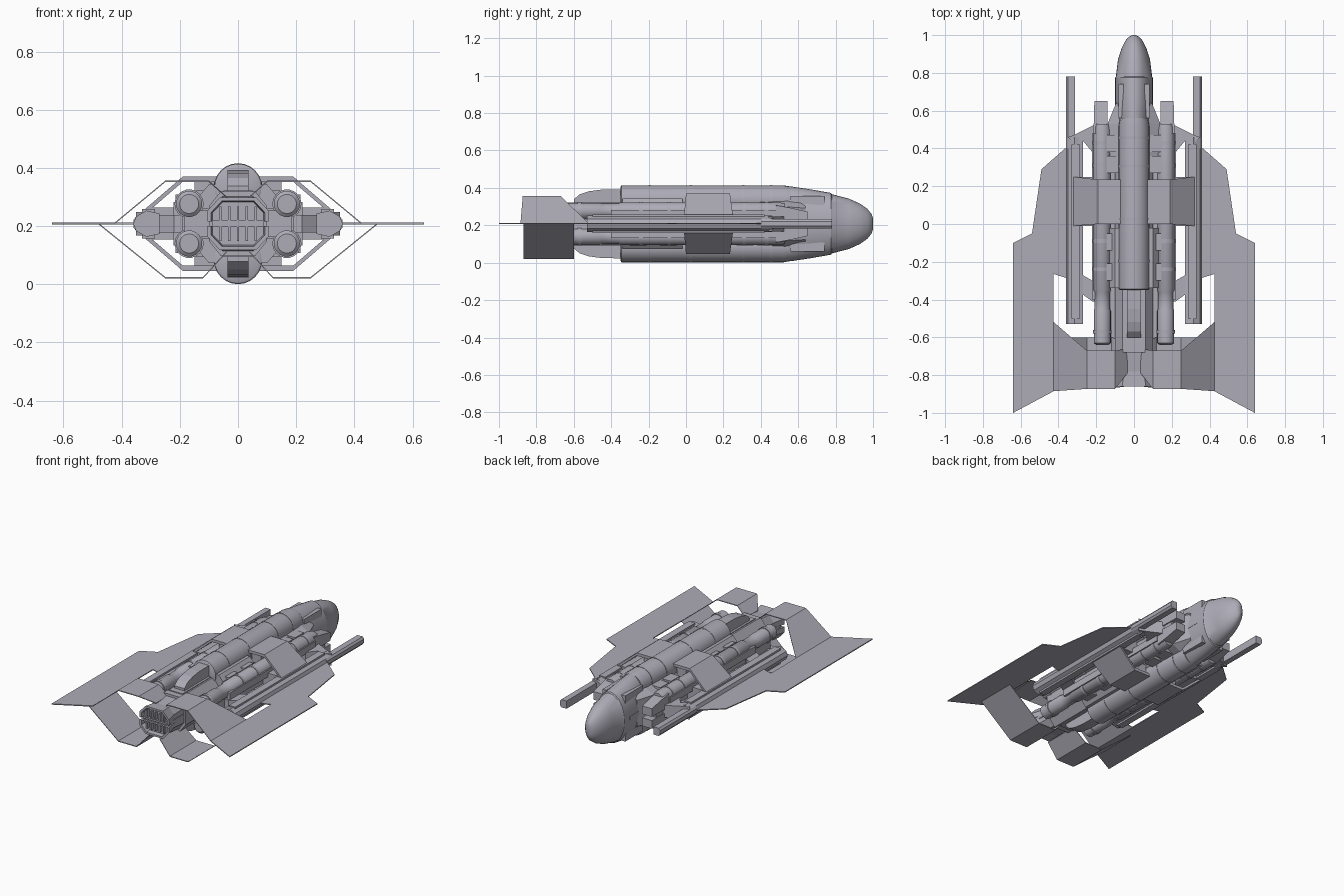
import bpy, bmesh, math
from mathutils import Vector

if "Cube" in bpy.data.objects:
    bpy.data.objects.remove(bpy.data.objects["Cube"])

MID = 0.208  # height of the plane the hull is mirrored about


def material(name, rgb):
    m = bpy.data.materials.new(name)
    m.use_nodes = True
    m.diffuse_color = (*rgb, 1)
    m.node_tree.nodes["Principled BSDF"].inputs["Base Color"].default_value = (*rgb, 1)
    return m


GREY = material("lavender grey", (0.42, 0.41, 0.47))


def finish(name, bm, mirror="", smooth=False):
    """Make an object whose origin lies on the mid plane, mirrored on the given axes."""
    bmesh.ops.recalc_face_normals(bm, faces=bm.faces)
    me = bpy.data.meshes.new(name)
    bm.to_mesh(me)
    bm.free()
    me.materials.append(GREY)
    ob = bpy.data.objects.new(name, me)
    ob.location.z = MID
    bpy.context.collection.objects.link(ob)
    if mirror:
        mod = ob.modifiers.new("Mirror", "MIRROR")
        mod.use_axis = ("x" in mirror, False, "z" in mirror)
        mod.use_mirror_merge = False
    if smooth:
        bpy.ops.object.select_all(action="DESELECT")
        ob.select_set(True)
        bpy.context.view_layer.objects.active = ob
        bpy.ops.object.shade_smooth_by_angle(angle=math.radians(35))
    return ob


def loft(name, rings, mirror="", smooth=False):
    """Skin a list of rings of equal length and cap both ends."""
    bm = bmesh.new()
    rows = [[bm.verts.new(p) for p in r] for r in rings]
    n = len(rows[0])
    for a, b in zip(rows, rows[1:]):
        for i in range(n):
            bm.faces.new((a[i], a[(i + 1) % n], b[(i + 1) % n], b[i]))
    bm.faces.new(rows[0])
    bm.faces.new(rows[-1])
    return finish(name, bm, mirror, smooth)


def along_y(name, section, y0, y1, mirror=""):
    return loft(name, [[(x, y, z) for x, z in section] for y in (y0, y1)], mirror)


def box(name, x, y, z, mirror=""):
    return along_y(name, [(x[0], z[0]), (x[1], z[0]), (x[1], z[1]), (x[0], z[1])], *y, mirror)


def plan(name, outline, z0, z1, mirror=""):
    return loft(name, [[(x, y, z) for x, y in outline] for z in (z0, z1)], mirror)


def ellipse(cx, cz, y, rx, rz, n=24):
    steps = [2 * math.pi * i / n for i in range(n)]
    return [(cx + rx * math.cos(a), y, cz + rz * math.sin(a)) for a in steps]


def turned(name, cx, cz, profile, mirror="", n=24):
    """Round body along y from (y, radius) pairs."""
    return loft(name, [ellipse(cx, cz, y, r, r, n) for y, r in profile], mirror, True)


def sheet(name, stations, t, mirror=""):
    """Bent plate from (x, z, y_back, y_front) stations."""
    rings = [[(x, a, z), (x, b, z), (x, b, z - t), (x, a, z - t)] for x, z, a, b in stations]
    return loft(name, rings, mirror)


# Nose and central hull
nose = [(0.5, .085, .2), (0.56, .098, .2), (0.66, .1, .185), (0.775, .1, .165), (0.78, .096, .158),
        (0.87, .085, .135), (0.93, .066, .108), (0.97, .046, .08), (0.992, .026, .052), (1.0, .01, .03)]
loft("nose", [ellipse(0, 0, y, rx, rz, 32) for y, rx, rz in nose], smooth=True)
along_y("core_hull", [(-.1, -.06), (-.06, -.11), (.06, -.11), (.1, -.06),
                      (.1, .06), (.06, .11), (-.06, .11), (-.1, .06)], -0.68, 0.58)
turned("spine_tube", 0, .125, [(-.35, .072), (-.345, .081), (.52, .081), (.56, .074)], "z")
along_y("spine_collar", [(.05, .05), (.13, .05), (.13, .1), (.1, .135), (.05, .135)], -.34, -.02, "xz")
loft("neck_fairing", [[(x, y, z) for x, z in ((.06, -h), (w, -h * .7), (w, h * .7), (.06, h))]
                      for y, w, h in ((.3, .14, .12), (.53, .14, .13), (.64, .095, .12))], "x")
box("canopy_panel", (.055, .082), (.56, .74), (.1, .148), "xz")
box("nose_band", (-.101, .101), (.60, .72), (-.012, .012))
for i, y in enumerate((-.2, .02, .3, .45)):
    turned(f"spine_ring_{i + 1}", 0, .125, [(y, .083), (y + .012, .083)], "z")

# Arched duct behind the spine
arch = [(-.34, .185), (-.45, .183), (-.52, .174), (-.57, .157), (-.6, .13)]
outline = arch + [(-.6, .11), (-.34, .09)]
loft("spine_duct", [[(x, y, z) for y, z in outline] for x in (-.036, .036)], "z")
box("duct_base", (-.05, .05), (-.64, -.34), (.08, .115), "z")

# Twin nacelles on each side, with saddles, bands and intakes
turned("nacelle", .168, .068, [(-.64, .033), (-.63, .045), (-.46, .045), (-.45, .041),
                               (-.36, .041), (-.35, .047), (.5, .047), (.53, .04)], "xz", 18)
for i, y in enumerate((-.58, -.25, -.1, .3, .42)):
    turned(f"nacelle_band_{i + 1}", .168, .068, [(y, .05), (y + .02, .05)], "xz", 18)
box("nacelle_spacer", (.09, .185), (-.6, .5), (-.045, .045), "x")
box("nacelle_rib", (.2, .222), (-.4, .48), (.03, .075), "xz")
loft("intake", [[(x, y, z) for x, z in ((.14, .012), (a, .012), (a, h), (.14, h))]
                for y, a, h in ((.48, .215, .1), (.56, .212, .085), (.65, .21, .065))], "xz")
box("intake_bridge", (.145, .205), (.45, .6), (-.03, .03), "x")
for i, y in enumerate((-.3, -.14, .27, .38)):
    box(f"hull_block_{i + 1}", (.08, .145), (y, y + .09), (.06, .115), "xz")

# Outer rails and the struts that hold them
along_y("outer_rail", [(.27, -.035), (.315, -.045), (.35, -.025), (.36, 0),
                       (.35, .025), (.315, .045), (.27, .035)], -.53, .46, "x")
along_y("rail_barrel", [(.312, -.025), (.35, -.025), (.36, -.012), (.36, .012),
                        (.35, .025), (.312, .025)], .4, .78, "x")
box("rail_trim", (.285, .33), (-.5, .42), (.038, .05), "xz")
plan("front_strut", [(.2, .53), (.32, .47), (.35, .46), (.3, .41), (.27, .44), (.22, .38), (.19, .38)], -.04, .04, "x")
plan("rear_strut", [(.19, -.34), (.22, -.3), (.29, -.26), (.29, -.36), (.22, -.41), (.19, -.41)], -.03, .03, "x")
box("middle_strut", (.18, .3), (-.01, .25), (-.055, .055), "x")

# Bent armour saddles over the middle
sheet("side_armour", [(.07, .162, 0, .235), (.19, .162, 0, .235), (.32, .05, -.01, .25)], .018, "xz")
box("armour_foot", (.085, .15), (.02, .215), (.08, .15), "xz")

# Flat wings
plan("wing", [(.35, .4), (.365, .4), (.49, .29), (.54, -.05), (.64, -.1), (.64, -1), (.425, -.885),
              (.425, -.265), (.36, -.285), (.35, -.285)], -.002, .004, "x")

# Bent tail fins above and below
sheet("upper_tail_fin", [(.425, .003, -.885, -.52), (.25, .148, -.873, -.67), (.1, .148, -.873, -.67),
                         (.035, .09, -.79, -.66)], .005, "x")
sheet("lower_tail_fin", [(.48, .003, -.87, -.6), (.25, -.183, -.87, -.6), (.12, -.183, -.87, -.6),
                         (.04, -.095, -.86, -.62)], .005, "x")

# Exhaust: flared half shells with a recessed grille
loft("exhaust", [[(x, y, z) for x, z in ((-w, .008), (w, .008), (w, h * .5), (w * .6, h), (-w * .6, h), (-w, h * .5))]
                 for y, w, h in ((-.62, .09, .1), (-.78, .085, .085), (-.86, .105, .09),
                                 (-.86, .092, .078), (-.83, .088, .074))], "z")
box("exhaust_divider", (-.09, .09), (-.845, -.62), (-.012, .012))
for i in range(5):
    x = -.06 + i * .03
    box(f"exhaust_vane_{i + 1}", (x - .004, x + .004), (-.85, -.82), (.012, .06), "z")
